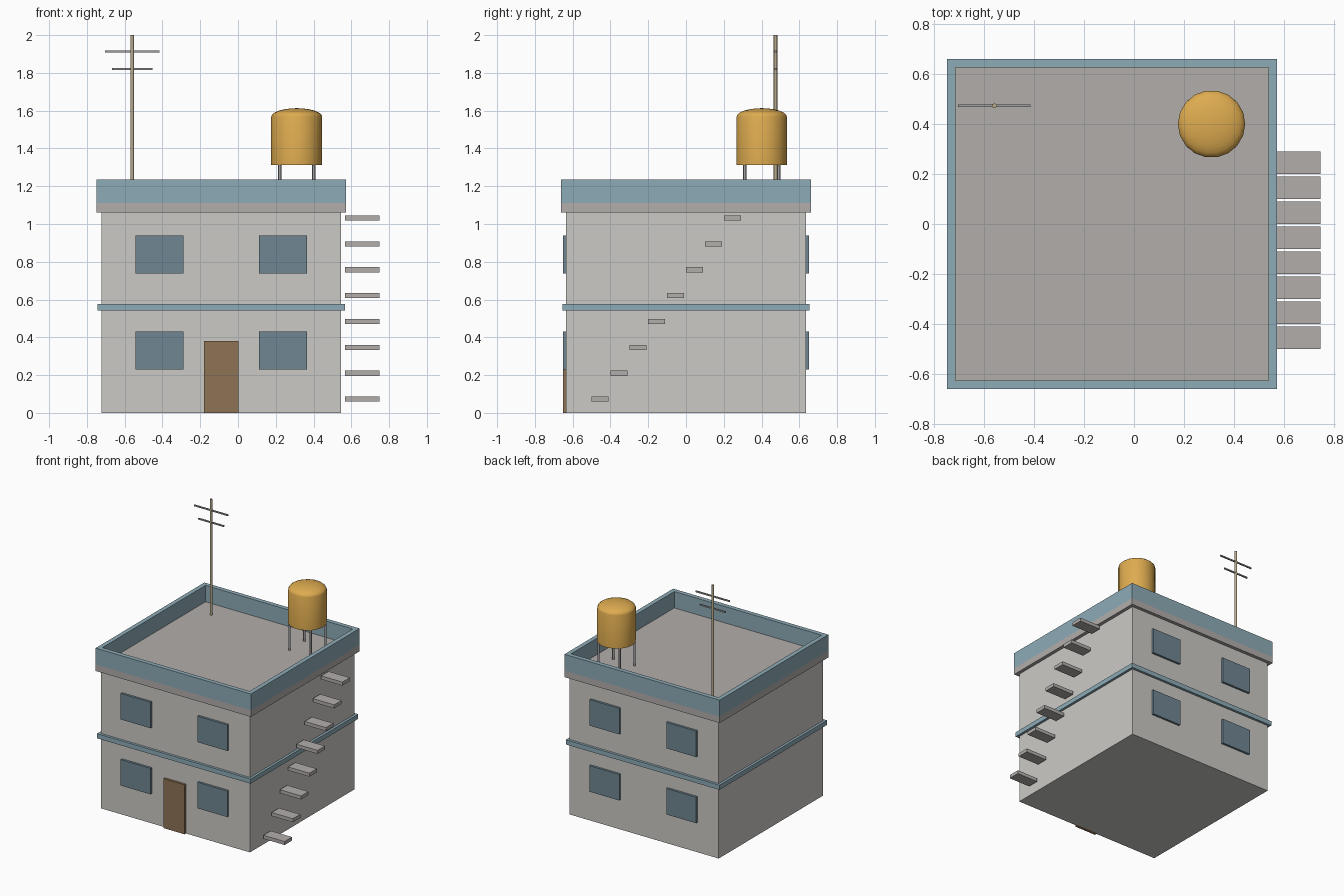
import bpy, bmesh, math

if "Cube" in bpy.data.objects:
    bpy.data.objects.remove(bpy.data.objects["Cube"])

CX = -0.0885          # building centre in x
R = math.radians


def material(name, rgb):
    m = bpy.data.materials.new(name)
    m.diffuse_color = (*rgb, 1)
    m.use_nodes = True
    m.node_tree.nodes["Principled BSDF"].inputs["Base Color"].default_value = m.diffuse_color
    return m


WALL = material("wall_paint", (0.60, 0.59, 0.56))
CONCRETE = material("concrete", (0.45, 0.42, 0.41))
TEAL = material("teal_paint", (0.27, 0.41, 0.47))
GLASS = material("window_glass", (0.16, 0.24, 0.29))
WOOD = material("door_wood", (0.27, 0.17, 0.09))
OCHRE = material("tank_ochre", (0.73, 0.41, 0.08))
STEEL = material("steel", (0.35, 0.35, 0.36))
MAST = material("mast_metal", (0.48, 0.40, 0.26))


def make(name, bm, mat):
    bmesh.ops.recalc_face_normals(bm, faces=bm.faces)
    me = bpy.data.meshes.new(name)
    bm.to_mesh(me)
    bm.free()
    ob = bpy.data.objects.new(name, me)
    bpy.context.collection.objects.link(ob)
    me.materials.append(mat)
    return ob


def box(name, x, y, z, mat):
    """Box from (min, max) pairs."""
    bm = bmesh.new()
    bmesh.ops.create_cube(bm, size=1)
    for v in bm.verts:
        v.co = [a[0] if c < 0 else a[1] for c, a in zip(v.co, (x, y, z))]
    return make(name, bm, mat)


def lathe(name, cx, cy, profile, sides, mat):
    """Revolve (radius, z) points about a vertical axis; ends closed."""
    bm = bmesh.new()
    rings = []
    for r, z in profile:
        rings.append([bm.verts.new((cx + r * math.cos(math.tau * i / sides),
                                    cy + r * math.sin(math.tau * i / sides), z))
                      for i in range(sides)])
    for a, b in zip(rings, rings[1:]):
        for i in range(sides):
            j = (i + 1) % sides
            bm.faces.new((a[i], a[j], b[j], b[i]))
    bm.faces.new(rings[0])
    bm.faces.new(rings[-1])
    return make(name, bm, mat)


def smooth(ob, angle):
    bpy.ops.object.select_all(action='DESELECT')
    ob.select_set(True)
    bpy.context.view_layer.objects.active = ob
    bpy.ops.object.shade_smooth_by_angle(angle=R(angle))


def around(h):
    return (CX - h, CX + h), (-h, h)


# Walls, floor band and roof slab
box("walls", *around(0.635), (0, 1.06), WALL)
box("floor_band", *around(0.654), (0.541, 0.577), TEAL)
box("roof_slab", *around(0.661), (1.06, 1.11), CONCRETE)

# Parapet: one closed square ring
bm = bmesh.new()
rings = [[bm.verts.new((CX + sx * h, sy * h, z))
          for sx, sy in ((-1, -1), (1, -1), (1, 1), (-1, 1))]
         for h, z in ((0.661, 1.11), (0.661, 1.236), (0.627, 1.236), (0.627, 1.11))]
for k in range(4):
    a, b = rings[k], rings[(k + 1) % 4]
    for i in range(4):
        j = (i + 1) % 4
        bm.faces.new((a[i], a[j], b[j], b[i]))
make("parapet", bm, TEAL)

# Windows on front and back, door on front
for side, ys in (("front", (-0.652, -0.625)), ("back", (0.625, 0.652))):
    for floor, z in (("lower", 0.33), ("upper", 0.839)):
        for hand, s in (("left", -1), ("right", 1)):
            x = CX + s * 0.327
            box(f"{side}_{floor}_{hand}_window", (x - 0.127, x + 0.127), ys,
                (z - 0.1, z + 0.1), GLASS)
box("door", (CX - 0.091, CX + 0.091), (-0.652, -0.625), (0, 0.381), WOOD)

# Outside stair treads
for i in range(8):
    y, z = -0.456 + 0.1003 * i, 0.073 + 0.137 * i
    box(f"stair_tread_{i + 1}", (0.567, 0.748), (y - 0.045, y + 0.045),
        (z - 0.0135, z + 0.0135), CONCRETE)

# Water tank with flattened dome, on four legs
TX, TY, TR = 0.311, 0.401, 0.135
dome = [(TR * math.cos(R(a)), 1.568 + 0.045 * math.sin(R(a)))
        for a in (0, 15, 30, 45, 60, 75, 88)]
smooth(lathe("water_tank", TX, TY, [(TR, 1.312)] + dome, 18, OCHRE), 50)
for i in range(4):
    sx, sy = (-1, 1)[i % 2], (-1, 1)[i // 2]
    leg = lathe(f"tank_leg_{i + 1}", TX + sx * 0.09, TY + sy * 0.09,
                [(0.008, 1.11), (0.008, 1.312)], 8, STEEL)
    smooth(leg, 50)

# Aerial mast and two crossbars
AX, AY = -0.56, 0.474
smooth(lathe("aerial_mast", AX, AY, [(0.01, 1.11), (0.01, 2.0)], 8, MAST), 50)
for n, (z, half) in enumerate(((1.821, 0.108), (1.914, 0.145))):
    box(f"aerial_crossbar_{n + 1}", (AX - half, AX + half), (AY - 0.005, AY + 0.005),
        (z - 0.005, z + 0.005), STEEL)
